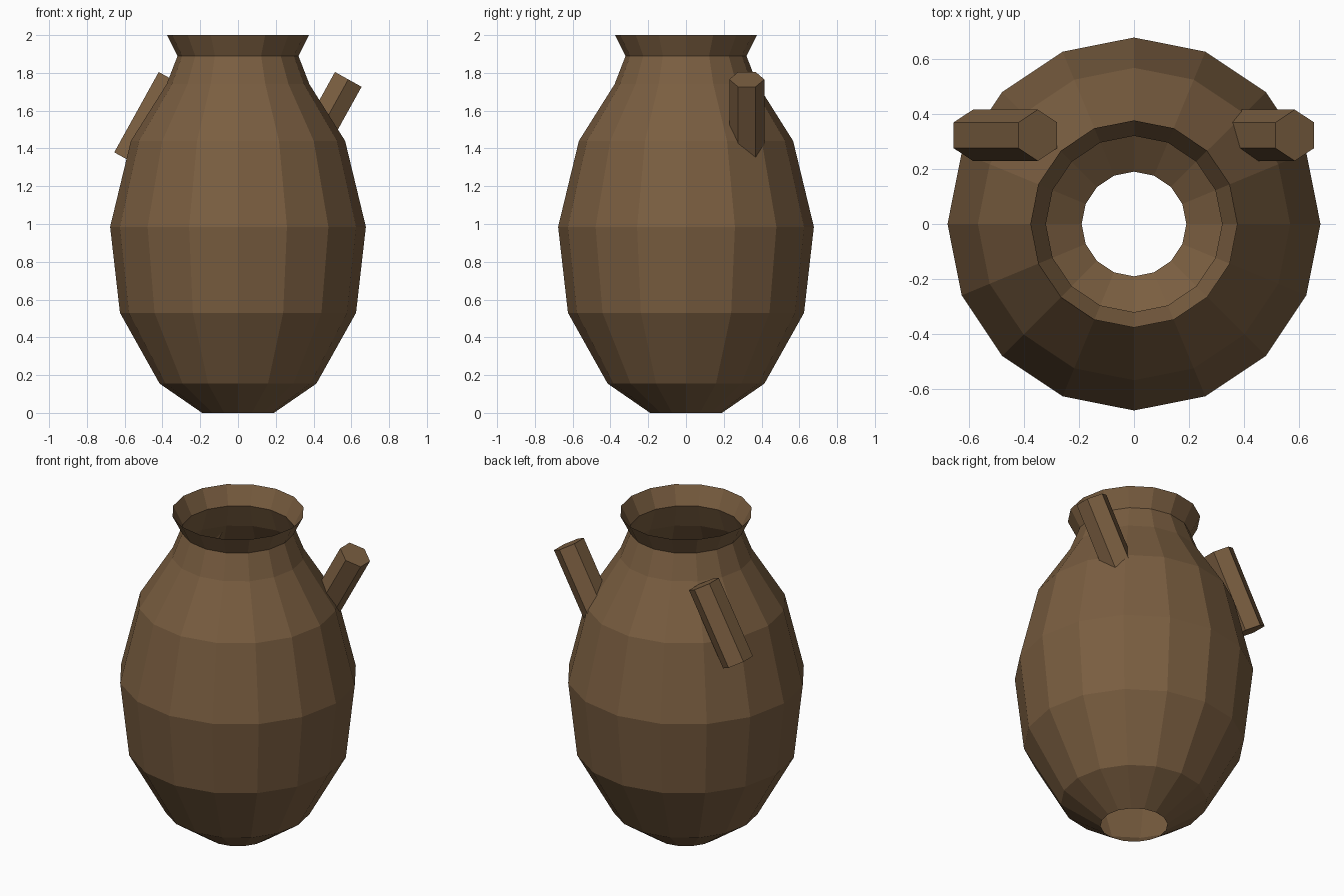
import bpy, bmesh, math
from mathutils import Matrix, Vector

if "Cube" in bpy.data.objects:
    bpy.data.objects.remove(bpy.data.objects["Cube"])

clay = bpy.data.materials.new("brown clay")
clay.diffuse_color = (0.195, 0.112, 0.052, 1)
clay.use_nodes = True
clay.node_tree.nodes["Principled BSDF"].inputs["Base Color"].default_value = clay.diffuse_color


def add_object(name, bm):
    bmesh.ops.recalc_face_normals(bm, faces=bm.faces)
    mesh = bpy.data.meshes.new(name)
    bm.to_mesh(mesh)
    bm.free()
    mesh.materials.append(clay)
    obj = bpy.data.objects.new(name, mesh)
    bpy.context.collection.objects.link(obj)
    return obj


# Jar body: thin 16-sided lathe, open at rim and base
SIDES = 16
PROFILE = [(0.19, 0), (0.415, 0.155), (0.625, 0.53), (0.677, 0.985),
           (0.567, 1.44), (0.378, 1.74), (0.32, 1.89), (0.376, 2.0)]
bm = bmesh.new()
rings = []
for r, z in PROFILE:
    rings.append([bm.verts.new((r * math.cos(2 * math.pi * i / SIDES),
                                r * math.sin(2 * math.pi * i / SIDES), z))
                  for i in range(SIDES)])
for low, high in zip(rings, rings[1:]):
    for i in range(SIDES):
        j = (i + 1) % SIDES
        bm.faces.new((low[i], low[j], high[j], high[i]))
add_object("jar_body", bm)

# Two hexagonal lugs at the back of the shoulder, both leaning towards +x
for name, x in (("left_lug", -0.467), ("right_lug", 0.466)):
    bm = bmesh.new()
    bmesh.ops.create_cone(bm, cap_ends=True, segments=6, radius1=0.093,
                          radius2=0.093, depth=0.486)
    # Put a hexagon corner on the y axis whatever the primitive's start angle
    first = bm.verts[:][0].co
    turn = math.pi / 2 - math.atan2(first.y, first.x)
    place = (Matrix.Translation(Vector((x, 0.322, 1.553)))
             @ Matrix.Rotation(math.radians(29), 4, 'Y')
             @ Matrix.Rotation(turn, 4, 'Z'))
    bm.transform(place)
    add_object(name, bm)
